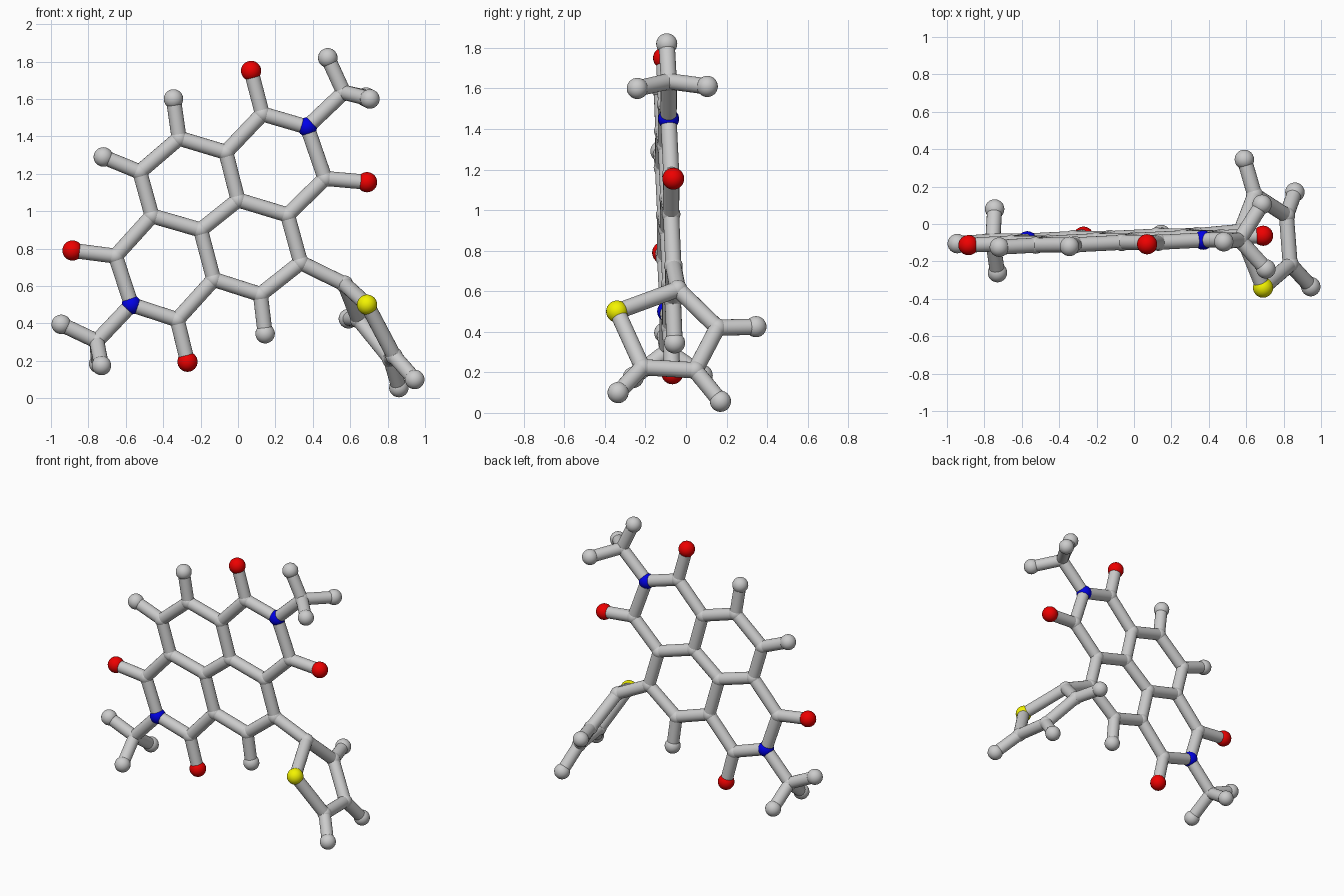
import bpy
import bmesh
from math import radians
from mathutils import Vector, Matrix

if "Cube" in bpy.data.objects:
    bpy.data.objects.remove(bpy.data.objects["Cube"])

BOND_R = 0.04
RADIUS = {"C": 0.046, "H": 0.052, "N": 0.052, "O": 0.054, "S": 0.054}
NAMES = {"C": "carbon", "H": "hydrogen", "N": "nitrogen", "O": "oxygen", "S": "sulfur"}
COLORS = {"N": (0.0, 0.0, 0.8, 1), "O": (0.85, 0.0, 0.0, 1), "S": (0.9, 0.9, 0.0, 1)}


def flat(x, z):
    """Point on the slightly tilted plane of the fused ring core."""
    return Vector((x, -0.05 + 0.04 * x - 0.035 * z, z))


# Atoms of the flat core
atoms = {
    "C1": flat(.13, 1.52), "C2": flat(.465, 1.175), "C3": flat(.265, .98),
    "C4": flat(0, 1.06), "C5": flat(-.065, 1.315), "C6": flat(-.315, 1.39),
    "C7": flat(-.525, 1.21), "C8": flat(-.46, .975), "C9": flat(-.20, .90),
    "C10": flat(-.13, .635), "C11": flat(.12, .555), "C12": flat(.335, .725),
    "C13": flat(-.655, .76), "C14": flat(-.325, .42),
    "N1": flat(.37, 1.45), "N2": flat(-.57, .50),
    "O1": flat(.07, 1.75), "O2": flat(.69, 1.155),
    "O3": flat(-.885, .79), "O4": flat(-.27, .195),
    "H1": flat(-.345, 1.60), "H2": flat(-.72, 1.29), "H3": flat(.145, .345),
    # Two methyl groups
    "C15": flat(.565, 1.635), "H4": (.48, -.095, 1.82),
    "H5": (.705, -.24, 1.60), "H6": (.685, .105, 1.61),
    "C16": flat(-.755, .305), "H7": (-.945, -.105, .395),
    "H8": (-.73, -.26, .175), "H9": (-.745, .08, .185),
    # Twisted five-sided side ring
    "C17": (.57, -.04, .61), "S1": (.69, -.34, .50), "C18": (.645, .155, .42),
    "C19": (.815, .045, .21), "C20": (.835, -.215, .225),
    "H10": (.59, .345, .425), "H11": (.86, .17, .057), "H12": (.945, -.335, .10),
}
atoms = {k: Vector(v) for k, v in atoms.items()}

# Each chain is a run of bonded atoms
chains = [
    "C1 N1 C2 C3 C4 C5 C1", "C5 C6 C7 C8 C9 C4", "C9 C10 C11 C12 C3",
    "C8 C13 N2 C14 C10", "C1 O1", "C2 O2", "C13 O3", "C14 O4",
    "C6 H1", "C7 H2", "C11 H3",
    "N1 C15 H4", "H5 C15 H6", "N2 C16 H7", "H8 C16 H9",
    "C12 C17 S1 C20 C19 C18 C17", "C18 H10", "C19 H11", "C20 H12",
]


def finish(name, bm, color=None):
    mesh = bpy.data.meshes.new(name)
    bm.to_mesh(mesh)
    bm.free()
    ob = bpy.data.objects.new(name, mesh)
    bpy.context.collection.objects.link(ob)
    if color:
        mat = bpy.data.materials.new(name + "_colour")
        mat.diffuse_color = color
        mat.use_nodes = True
        mat.node_tree.nodes["Principled BSDF"].inputs["Base Color"].default_value = mat.diffuse_color
        mesh.materials.append(mat)
    bpy.ops.object.select_all(action='DESELECT')
    ob.select_set(True)
    bpy.context.view_layer.objects.active = ob
    bpy.ops.object.shade_smooth_by_angle(angle=radians(40))


# Atom balls, one object per element
for symbol, label in NAMES.items():
    bm = bmesh.new()
    for key, pos in atoms.items():
        if key[0] == symbol:
            bmesh.ops.create_uvsphere(bm, u_segments=24, v_segments=16,
                                      radius=RADIUS[symbol],
                                      matrix=Matrix.Translation(pos))
    finish(label + "_balls", bm, COLORS.get(symbol))

# Bond sticks between neighbouring atoms
bm = bmesh.new()
for chain in chains:
    keys = chain.split()
    for a, b in zip(keys, keys[1:]):
        d = atoms[b] - atoms[a]
        m = Matrix.Translation((atoms[a] + atoms[b]) / 2) @ \
            d.to_track_quat('Z', 'Y').to_matrix().to_4x4()
        bmesh.ops.create_cone(bm, cap_ends=False, segments=20, radius1=BOND_R,
                              radius2=BOND_R, depth=d.length, matrix=m)
finish("bond_sticks", bm)
